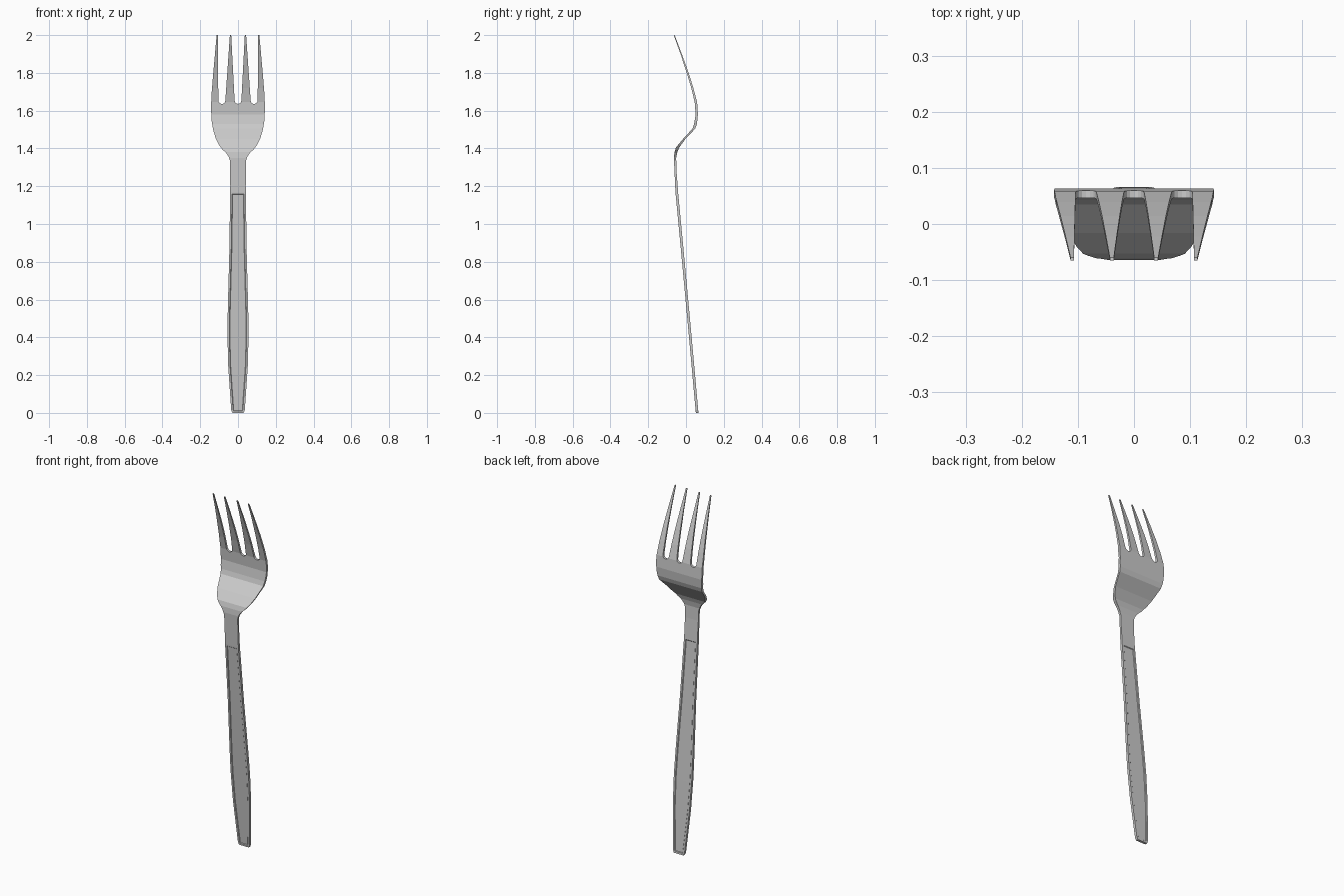
import bpy, bmesh
from math import sin, cos, pi

if "Cube" in bpy.data.objects:
    bpy.data.objects.remove(bpy.data.objects["Cube"])

# Side profile: height, front y, back y
PROFILE = [(0, .052, .066), (.4, .016, .030), (.8, -.021, -.007), (1.17, -.056, -.042),
           (1.28, -.061, -.050), (1.35, -.064, -.052), (1.38, -.061, -.046),
           (1.405, -.053, -.036), (1.45, -.016, -.003), (1.505, .035, .049),
           (1.53, .043, .058), (1.58, .051, .063), (1.645, .046, .059),
           (1.72, .028, .039), (1.8, .004, .014), (1.9, -.029, -.022), (2, -.065, -.060)]

# Right-hand outer edge from tine tip down to handle end: x, z
EDGE = [(.113, 2), (.122, 1.9), (.131, 1.8), (.139, 1.7), (.143, 1.62), (.140, 1.55),
        (.132, 1.5), (.117, 1.45), (.102, 1.42), (.083, 1.395), (.062, 1.375), (.049, 1.355),
        (.042, 1.335), (.041, 1.2), (.046, .85), (.054, .55), (.056, .42), (.052, .25),
        (.036, .015), (.030, 0)]


def arc(cx, cz, r, a0, a1, n):
    return [(cx + r * cos(a0 + (a1 - a0) * i / n), cz + r * sin(a0 + (a1 - a0) * i / n))
            for i in range(n + 1)]


def y_at(z, back):
    for p, q in zip(PROFILE, PROFILE[1:]):
        if z <= q[0] + 1e-6:
            t = (z - p[0]) / (q[0] - p[0])
            return p[1 + back] * (1 - t) + q[1 + back] * t
    return PROFILE[-1][1 + back]


# Half outline: centre slot, inner tine, outer slot, outer tine and edge
half = arc(0, 1.654, .018, -pi / 2, 0, 4) + [(.036, 2), (.043, 2)]
half += arc(.0855, 1.654, .0185, pi, 2 * pi, 8) + [(.107, 2)] + EDGE
outline = half + [(-x, z) for x, z in reversed(half[1:])]

# Flat blank, extruded to a slab
bm = bmesh.new()
face = bm.faces.new([bm.verts.new((x, 0, z)) for x, z in outline])
ext = bmesh.ops.extrude_face_region(bm, geom=[face], use_keep_orig=True)
for v in ext["geom"]:
    if isinstance(v, bmesh.types.BMVert):
        v.co.y = 1

# Cut across at each profile height, then bend to the profile
for z, _, _ in PROFILE[1:-1]:
    bmesh.ops.bisect_plane(bm, geom=bm.verts[:] + bm.edges[:] + bm.faces[:], dist=1e-5,
                           plane_co=(0, 0, z), plane_no=(0, 0, 1))
for v in bm.verts:
    v.co.y = y_at(v.co.z, int(v.co.y > .5))
bmesh.ops.recalc_face_normals(bm, faces=bm.faces[:])
bm.normal_update()

# Shallow recessed panel on both sides of the handle
for s in (-1, 1):
    panel = [f for f in bm.faces if f.normal.y * s > .8 and max(v.co.z for v in f.verts) < 1.171]
    bmesh.ops.inset_region(bm, faces=panel, thickness=.010, use_even_offset=True, use_boundary=True)
    bmesh.ops.inset_region(bm, faces=panel, thickness=.003, depth=-.003,
                           use_even_offset=True, use_boundary=True)

mesh = bpy.data.meshes.new("fork")
bm.to_mesh(mesh)
bm.free()
fork = bpy.data.objects.new("fork", mesh)
bpy.context.collection.objects.link(fork)
